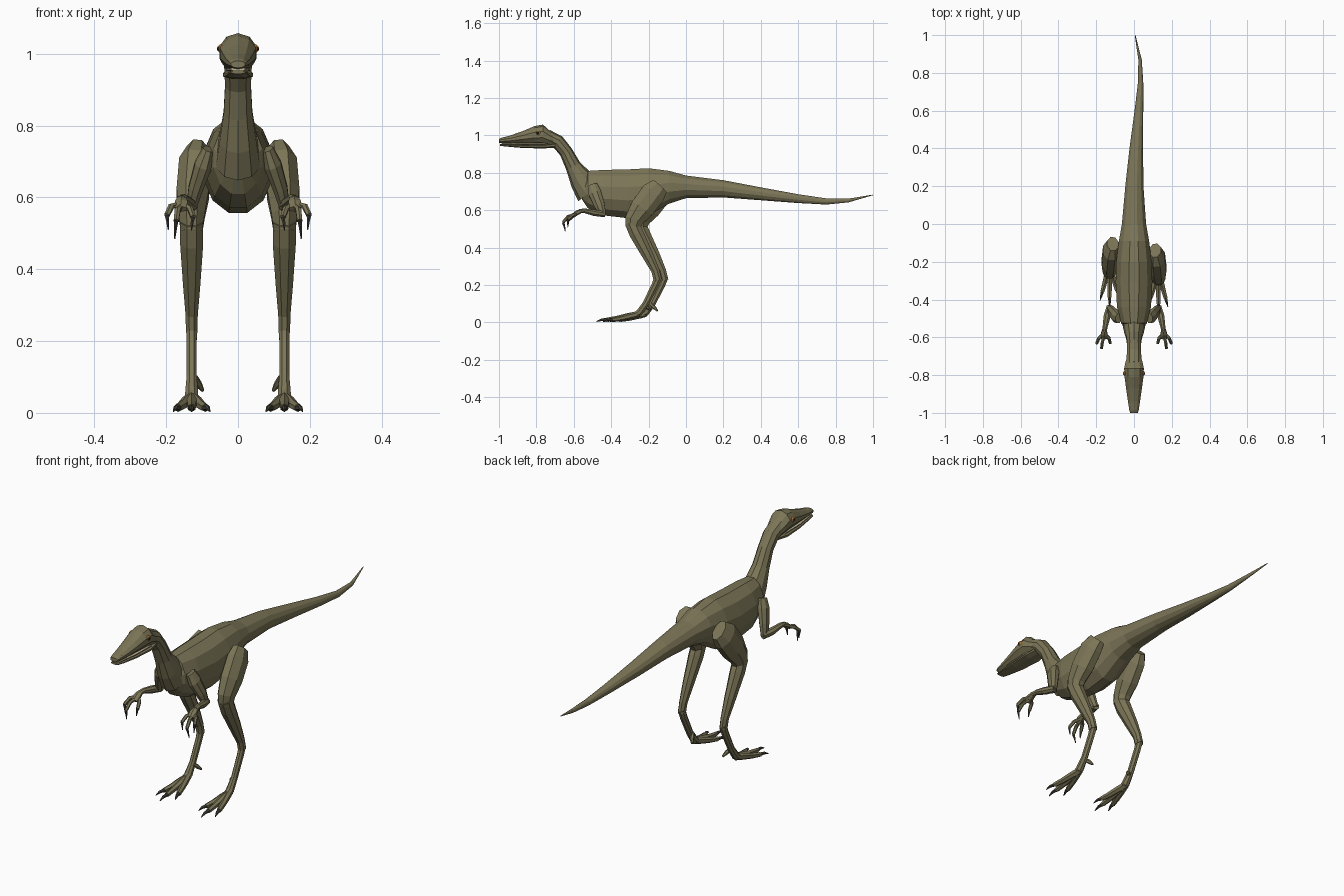
import bpy, bmesh, math
from mathutils import Vector


def material(name, rgb):
    m = bpy.data.materials.new(name)
    m.diffuse_color = (*rgb, 1)
    return m


SKIN = material("olive_skin", (0.20, 0.18, 0.095))
CLAW = material("dark_claw", (0.06, 0.055, 0.04))
TEETH = material("pale_teeth", (0.55, 0.48, 0.30))
EYE = material("amber_eye", (0.45, 0.17, 0.03))
PUPIL = material("pupil", (0.01, 0.01, 0.01))


def loft(name, secs, n=8, mat=SKIN, upright=False):
    """Skin rings (x, y, z, half width, half height) along a path, flat shaded."""
    bm = bmesh.new()
    pts = [Vector(s[:3]) for s in secs]
    rings = []
    k = 1 / math.cos(math.pi / n)
    for i, s in enumerate(secs):
        a = (pts[i] - pts[i - 1]).normalized() if i else Vector()
        b = (pts[i + 1] - pts[i]).normalized() if i < len(pts) - 1 else Vector()
        t = Vector((0, -1, 0)) if upright else (a + b).normalized()
        u = (Vector((1, 0, 0)) - t * t.x).normalized()
        v = t.cross(u)
        ring = []
        for j in range(n):
            q = (j + 0.5) * 2 * math.pi / n
            ring.append(bm.verts.new(pts[i] + u * (s[3] * k * math.cos(q)) + v * (s[4] * k * math.sin(q))))
        rings.append(ring)
    for r, q in zip(rings, rings[1:]):
        for j in range(n):
            bm.faces.new((r[j], r[(j + 1) % n], q[(j + 1) % n], q[j]))
    bm.faces.new(rings[0][::-1])
    bm.faces.new(rings[-1])
    bmesh.ops.recalc_face_normals(bm, faces=bm.faces)
    me = bpy.data.meshes.new(name)
    bm.to_mesh(me)
    bm.free()
    me.materials.append(mat)
    ob = bpy.data.objects.new(name, me)
    bpy.context.collection.objects.link(ob)
    return ob


def ball(name, loc, scale, mat):
    bpy.ops.mesh.primitive_uv_sphere_add(segments=10, ring_count=6, radius=1, location=loc)
    ob = bpy.context.object
    ob.name, ob.scale = name, scale
    ob.data.materials.append(mat)


# Torso and tail: x, y, top z, bottom z, half width
profile = [(0, -0.555, 0.74, 0.655, 0.045), (0, -0.525, 0.81, 0.61, 0.068), (0, -0.44, 0.815, 0.572, 0.09),
           (0, -0.31, 0.818, 0.557, 0.097), (0, -0.2, 0.824, 0.572, 0.094), (0, -0.09, 0.81, 0.635, 0.08),
           (0, 0.0, 0.785, 0.664, 0.064), (0.002, 0.2, 0.76, 0.668, 0.048), (0.012, 0.4, 0.722, 0.653, 0.036),
           (0.026, 0.6, 0.685, 0.638, 0.023), (0.035, 0.75, 0.663, 0.63, 0.014), (0.032, 0.87, 0.662, 0.642, 0.009),
           (0.006, 1.0, 0.683, 0.68, 0.002)]
loft("torso_and_tail", [(x, y, (a + b) / 2, w, (a - b) / 2) for x, y, a, b, w in profile], 12, upright=True)

# Neck
loft("neck", [(0, -0.51, 0.70, 0.062, 0.08), (0, -0.558, 0.76, 0.052, 0.062), (0, -0.603, 0.835, 0.04, 0.04),
              (0, -0.642, 0.912, 0.036, 0.034), (0, -0.685, 0.965, 0.038, 0.036), (0, -0.745, 0.99, 0.04, 0.04)], 10)

# Skull with upper jaw, then lower jaw and teeth line
skull = [(-0.70, 1.005, 0.945, 0.036), (-0.73, 1.024, 0.948, 0.045), (-0.765, 1.055, 0.953, 0.052),
         (-0.81, 1.047, 0.956, 0.05), (-0.87, 1.022, 0.957, 0.042), (-0.94, 0.998, 0.957, 0.032),
         (-0.985, 0.987, 0.958, 0.025), (-1.0, 0.98, 0.961, 0.02)]
loft("skull", [(0, y, (a + b) / 2, w, (a - b) / 2) for y, a, b, w in skull], 10, upright=True)
jaw = [(-0.70, 0.96, 0.934, 0.034), (-0.76, 0.952, 0.93, 0.042), (-0.87, 0.95, 0.932, 0.035),
       (-0.96, 0.952, 0.94, 0.026), (-0.995, 0.954, 0.944, 0.02)]
loft("lower_jaw", [(0, y, (a + b) / 2, w, (a - b) / 2) for y, a, b, w in jaw], 8, upright=True)
loft("teeth", [(0, -0.75, 0.955, 0.036, 0.006), (0, -0.87, 0.955, 0.034, 0.006),
               (0, -0.985, 0.957, 0.02, 0.005)], 8, TEETH, True)

for side, s, dy in (("right", 1, 0.0), ("left", -1, 0.035)):
    def limb(name, secs, n=8, mat=SKIN, shift=0.0):
        loft(side + "_" + name, [(s * x, y + shift, z, w, h) for x, y, z, w, h in secs], n, mat)

    def digit(name, path, radii, shift=0.0):
        """Digit with a fleshy part and a dark tapering claw at the end."""
        secs = [(*p, r, r) for p, r in zip(path, radii)]
        limb(name, secs[:-1], 6, SKIN, shift)
        a, b = Vector(path[-2]), Vector(path[-1])
        m = a.lerp(b, 0.5) + Vector((0, 0, 0.005))
        r = radii[-2]
        limb(name + "_claw", [(*a, r * 0.85, r * 0.85), (*m, r * 0.6, r * 0.6), (*b, 0.0015, 0.0015)], 6, CLAW, shift)

    # Eyes and nostrils
    ball(side + "_eye", (s * 0.047, -0.79, 1.014), (0.01, 0.013, 0.013), EYE)
    ball(side + "_pupil", (s * 0.054, -0.792, 1.014), (0.005, 0.007, 0.007), PUPIL)
    ball(side + "_nostril", (s * 0.021, -0.965, 0.981), (0.004, 0.007, 0.004), PUPIL)

    # Hind leg
    limb("thigh", [(0.112, -0.14, 0.728, 0.03, 0.048), (0.12, -0.175, 0.69, 0.044, 0.066),
                   (0.126, -0.235, 0.61, 0.045, 0.064), (0.129, -0.277, 0.548, 0.036, 0.05),
                   (0.129, -0.285, 0.505, 0.03, 0.038)], 8, SKIN, dy)
    limb("shin", [(0.129, -0.292, 0.535, 0.032, 0.036), (0.129, -0.265, 0.475, 0.032, 0.038),
                  (0.129, -0.205, 0.36, 0.024, 0.03), (0.129, -0.163, 0.275, 0.017, 0.022),
                  (0.129, -0.151, 0.225, 0.016, 0.022)], 8, SKIN, dy)
    limb("metatarsus", [(0.129, -0.148, 0.245, 0.015, 0.02), (0.129, -0.165, 0.2, 0.014, 0.019),
                        (0.129, -0.215, 0.1, 0.014, 0.017), (0.129, -0.25, 0.052, 0.018, 0.018),
                        (0.129, -0.285, 0.032, 0.018, 0.014)], 8, SKIN, dy)
    toe_r = (0.014, 0.014, 0.012, 0.01, 0.002)
    for name, tip in (("inner_toe", (0.078, -0.43)), ("middle_toe", (0.129, -0.48)), ("outer_toe", (0.18, -0.44))):
        a, b = Vector((0.129, -0.25)), Vector(tip)
        path = [(*a.lerp(b, f), z) for f, z in ((0, 0.045), (0.25, 0.034), (0.5, 0.022), (0.75, 0.014), (1, 0.004))]
        digit(name, path, toe_r, dy)
    limb("rear_spur", [(0.12, -0.225, 0.098, 0.008, 0.008), (0.11, -0.205, 0.08, 0.009, 0.009),
                       (0.098, -0.188, 0.062, 0.004, 0.004)], 6, SKIN, dy)

    # Arm
    limb("upper_arm", [(0.082, -0.5, 0.735, 0.016, 0.026), (0.097, -0.487, 0.69, 0.024, 0.034),
                       (0.118, -0.462, 0.625, 0.02, 0.028), (0.13, -0.445, 0.572, 0.014, 0.018)])
    limb("forearm", [(0.128, -0.435, 0.578, 0.016, 0.016), (0.143, -0.49, 0.586, 0.018, 0.017),
                     (0.153, -0.545, 0.597, 0.013, 0.012), (0.157, -0.57, 0.594, 0.012, 0.011)])
    limb("palm", [(0.156, -0.56, 0.597, 0.012, 0.01), (0.158, -0.585, 0.584, 0.018, 0.011),
                  (0.16, -0.605, 0.568, 0.016, 0.009)], 6)
    finger_r = (0.007, 0.008, 0.007, 0.0015)
    digit("inner_finger", [(0.15, -0.585, 0.58), (0.133, -0.605, 0.568), (0.125, -0.63, 0.545),
                           (0.13, -0.632, 0.508)], finger_r)
    digit("middle_finger", [(0.16, -0.595, 0.575), (0.168, -0.63, 0.566), (0.172, -0.657, 0.535),
                            (0.176, -0.645, 0.485)], finger_r)
    digit("outer_finger", [(0.167, -0.585, 0.58), (0.186, -0.605, 0.575), (0.198, -0.632, 0.55),
                           (0.194, -0.632, 0.51)], finger_r)
